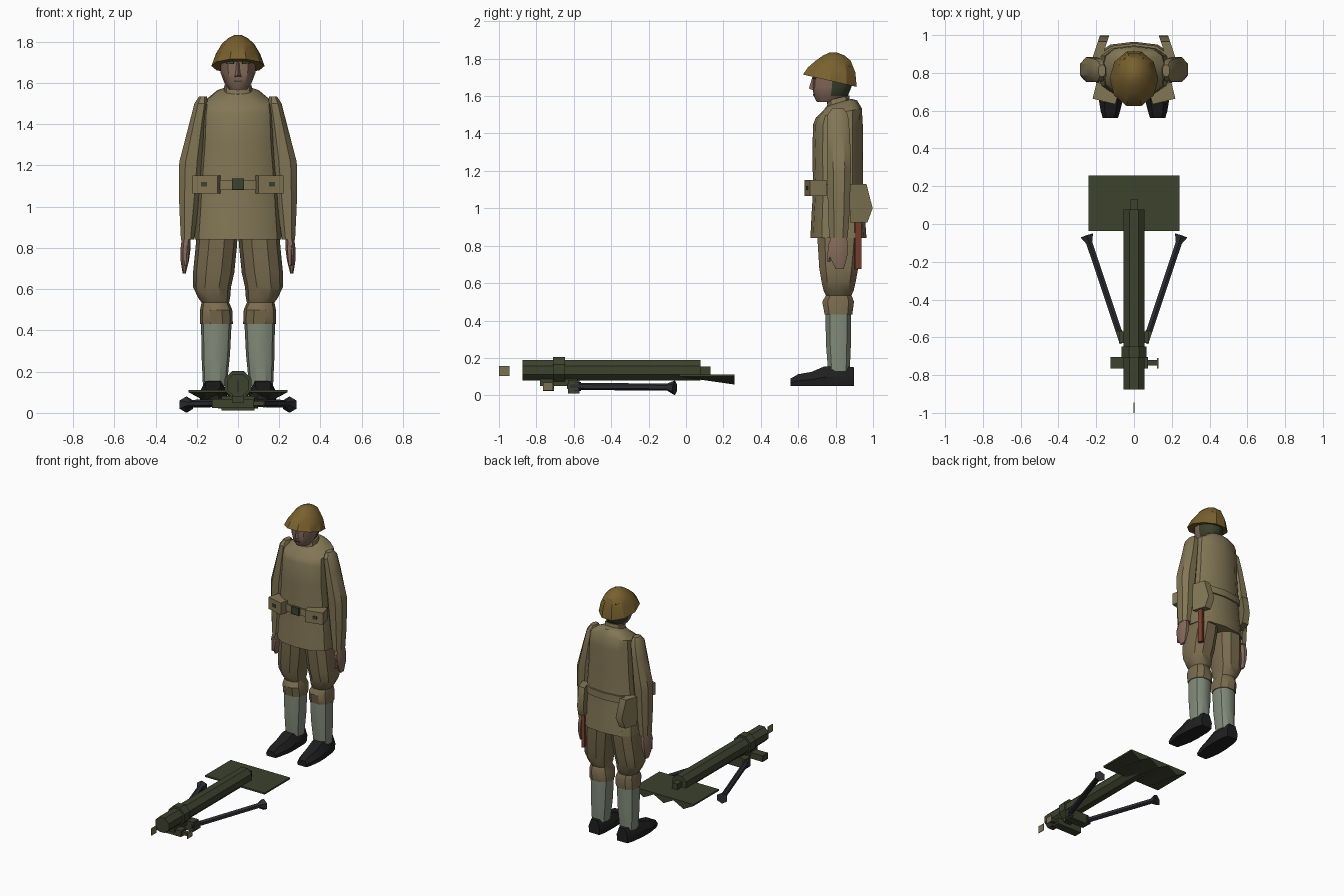
import bpy, bmesh, math
from mathutils import Vector, Matrix


def material(name, rgb):
    m = bpy.data.materials.new(name)
    m.diffuse_color = (*rgb, 1)
    return m


KHAKI = material("khaki_cloth", (0.225, 0.182, 0.092))
TROUSER = material("trouser_cloth", (0.195, 0.150, 0.078))
HELMET = material("ochre_paint", (0.190, 0.118, 0.028))
SKIN = material("skin", (0.235, 0.145, 0.105))
GAITER = material("grey_green_wrap", (0.225, 0.260, 0.195))
BLACK = material("black_leather", (0.014, 0.014, 0.015))
GREEN = material("dark_green_metal", (0.046, 0.054, 0.027))
STEEL = material("blued_steel", (0.027, 0.028, 0.034))
BROWN = material("red_brown_leather", (0.20, 0.052, 0.027))
TAN = material("tan_metal", (0.19, 0.165, 0.09))


def finish(name, bm, mat, angle=35):
    bmesh.ops.recalc_face_normals(bm, faces=bm.faces)
    me = bpy.data.meshes.new(name)
    bm.to_mesh(me)
    bm.free()
    me.materials.append(mat)
    ob = bpy.data.objects.new(name, me)
    bpy.context.collection.objects.link(ob)
    bpy.ops.object.select_all(action='DESELECT')
    ob.select_set(True)
    bpy.context.view_layer.objects.active = ob
    bpy.ops.object.shade_smooth_by_angle(angle=math.radians(angle))
    return ob


def loft(name, rings, mat, angle=35):
    """Skin a stack of equal point rings and cap both ends."""
    bm = bmesh.new()
    vs = [[bm.verts.new(p) for p in r] for r in rings]
    n = len(vs[0])
    for a, b in zip(vs, vs[1:]):
        for i in range(n):
            j = (i + 1) % n
            bm.faces.new((a[i], a[j], b[j], b[i]))
    bm.faces.new(vs[0][::-1])
    bm.faces.new(vs[-1])
    return finish(name, bm, mat, angle)


def ring(z, x, rx, y0, y1, tilt=0.0, n=10, e=0.85):
    """Rounded horizontal section spanning y0..y1; tilt raises the back."""
    cy, ry, pts = (y0 + y1) / 2, (y1 - y0) / 2, []
    for i in range(n):
        t = math.tau * (i + 0.5) / n if n == 8 else math.tau * i / n
        c, s = math.cos(t), math.sin(t)
        dy = math.copysign(abs(s) ** e, s) * ry
        pts.append((x + math.copysign(abs(c) ** e, c) * rx, cy + dy, z + tilt * dy))
    return pts


def body(name, rows, mat, side=1, n=10, e=0.85, angle=35):
    return loft(name, [ring(r[0], r[1] * side, *r[2:], n=n, e=e) for r in rows], mat, angle)


def box(name, loc, size, mat, yaw=0.0):
    bm = bmesh.new()
    bmesh.ops.create_cube(bm, size=1, matrix=Matrix.Translation(loc)
                          @ Matrix.Rotation(math.radians(yaw), 4, 'Z') @ Matrix.Diagonal((*size, 1)))
    return finish(name, bm, mat)


def tube(name, stations, n, mat):
    """Sharp-sided bar through (point, radius) stations."""
    d = (Vector(stations[-1][0]) - Vector(stations[0][0])).normalized()
    u = d.cross(Vector((0, 0, 1))).normalized()
    v = u.cross(d)
    rings = [[Vector(p) + (u * math.cos(t) + v * math.sin(t)) * r
              for t in (math.tau * (i + 0.5) / n for i in range(n))] for p, r in stations]
    return loft(name, rings, mat, 30)


# Tunic, collar and belt
body("tunic", [(0.842, 0, .212, .665, .965), (0.98, 0, .202, .672, .955), (1.10, 0, .195, .68, .945),
               (1.30, 0, .178, .675, .945), (1.45, 0, .172, .68, .945), (1.51, 0, .166, .695, .94, .2),
               (1.55, 0, .11, .735, .915, .3), (1.565, 0, .072, .75, .885, .3)], KHAKI, n=12, e=0.75)
body("collar", [(1.55, 0, .07, .75, .88, .25), (1.59, 0, .066, .755, .875, .25)], KHAKI)
body("belt", [(1.08, 0, .203, .668, .957), (1.13, 0, .201, .668, .957)], KHAKI, n=12, e=0.75)
box("belt_buckle", (0, .664, 1.11), (.06, .02, .055), GREEN)

# Head: hair is the lower back of the skull
head = body("head", [(1.53, 0, .055, .76, .87), (1.585, 0, .055, .75, .875), (1.568, 0, .042, .70, .82),
                     (1.60, 0, .066, .683, .865), (1.65, 0, .085, .676, .885), (1.76, 0, .088, .685, .89)],
            SKIN, n=12)
head.data.materials.append(GREEN)
for p in head.data.polygons:
    if p.center.y > .80 and p.center.z > 1.615:
        p.material_index = 1
loft("nose", [[(-.016, .682, 1.63), (.016, .682, 1.63), (0, .657, 1.64)],
              [(-.008, .684, 1.70), (.008, .684, 1.70), (0, .675, 1.70)]], SKIN)
box("mouth", (0, .683, 1.608), (.035, .008, .008), GREEN)
for s in (-1, 1):
    box("eye", (s * .038, .686, 1.70), (.036, .009, .018), GREEN, s * 20)

# Helmet with a flared, tilted brim
body("helmet", [(1.685, 0, .085, .66, .885, -.22), (1.682, 0, .129, .618, .92, -.23),
                (1.74, 0, .108, .645, .912, -.10), (1.79, 0, .078, .69, .885),
                (1.817, 0, .048, .73, .85), (1.832, 0, .018, .765, .81)], HELMET, e=1, angle=28)

for s in (-1, 1):
    # Sleeves and hands
    body("sleeve", [(1.535, .17, .02, .78, .845), (1.50, .178, .036, .752, .87), (1.40, .196, .044, .75, .88),
                    (1.22, .226, .062, .748, .888), (1.19, .228, .063, .75, .885),
                    (1.0, .238, .05, .755, .88), (.842, .245, .034, .762, .868)], KHAKI, s, n=8)
    body("hand", [(.86, .25, .022, .775, .86), (.80, .254, .026, .758, .87), (.74, .258, .022, .765, .865),
                  (.675, .261, .008, .80, .845)], SKIN, s, n=8)
    tube("thumb", [((s * .25, .775, .81), .016), ((s * .252, .762, .715), .009)], 5, SKIN)
    # Breeches gathered at the knee, then wrapped shins
    body("breeches", [(.88, .10, .10, .695, .945), (.80, .106, .10, .70, .94), (.68, .118, .10, .708, .925),
                      (.61, .126, .092, .72, .912), (.56, .116, .078, .732, .90), (.535, .11, .067, .745, .888),
                      (.50, .106, .078, .725, .902), (.432, .105, .08, .738, .892)], TROUSER, s)
    body("shin_wrap", [(.44, .105, .074, .743, .886), (.28, .108, .069, .745, .885),
                       (.13, .112, .058, .757, .878)], GAITER, s)
    # Shoes: sections along the foot (y, half width, height, shift)
    shoe = []
    for y, w, h, cx in ((.56, .04, .04, .125), (.60, .052, .063, .125), (.67, .066, .075, .122),
                        (.74, .068, .105, .12), (.85, .06, .105, .115), (.897, .045, .10, .113)):
        shoe.append([(s * cx + w * k, y, .05 + h * f) for k, f in
                     ((-.9, 0), (.9, 0), (1, .45), (.55, 1), (-.55, 1), (-1, .45))])
    loft("shoe", shoe, BLACK, 30)
    # Belt pouches with dark clasps
    box("ammo_pouch", (s * .148, .692, 1.108), (.125, .09, .086), KHAKI, s * 14)
    box("pouch_clasp", (s * .165, .649, 1.108), (.03, .008, .022), GREEN, s * 14)
    # Hip bags: six-sided slabs angled at the back
    outline = [(.872, 1.13), (.965, 1.13), (.998, 1.00), (.97, .925), (.878, .925)]
    loft("hip_bag", [[(s * (.178 - (y - .87) * .33 + o), y, z) for y, z in outline]
                     for o in (-.005, .045)], KHAKI)

# Bayonet scabbard under the right-hand bag
box("scabbard", (.182, .918, .80), (.022, .034, .25), BROWN, 15)

# Mortar barrel, muzzle band and breech
tube("barrel", [((0, -.875, .135), .059), ((0, .078, .135), .059)], 8, GREEN)
tube("muzzle_band", [((0, -.71, .138), .071), ((0, -.648, .138), .071)], 8, GREEN)
tube("breech", [((0, .07, .132), .03), ((0, .13, .132), .03)], 4, GREEN)
box("sight_blade", (0, -.972, .13), (.004, .055, .052), TAN)

# Base plate: flat top, three spade ridges deepening to the rear
xs = [.24 - i * .08 for i in range(7)]
top = [(-.24, .112), (.24, .112)]
front = [(x, -.036, z) for x, z in top] + [(x, -.036, .10) for x in xs]
back = [(x, .258, z) for x, z in top] + [(x, .258, .058 if i % 2 else .10) for i, x in enumerate(xs)]
loft("base_plate", [front, back], GREEN, 10)

# Clamp blocks and elevating handle
box("clamp_block", (0, -.60, .046), (.16, .06, .07), GREEN)
box("clamp_neck", (0, -.68, .07), (.06, .20, .04), GREEN)
box("traverse_block", (-.025, -.735, .046), (.20, .06, .045), GREEN)
box("traverse_handle", (.10, -.735, .046), (.055, .03, .022), GREEN)
box("handle_end", (.126, -.738, .047), (.006, .055, .045), TAN)

# Bipod legs with flared feet
for s in (-1, 1):
    tube("bipod_leg", [((s * .06, -.63, .048), .019), ((s * .237, -.10, .044), .019),
                       ((s * .25, -.06, .040), .04)], 6, STEEL)
    box("leg_collar", (s * .072, -.59, .047), (.035, .05, .05), GREEN, -s * 18)
